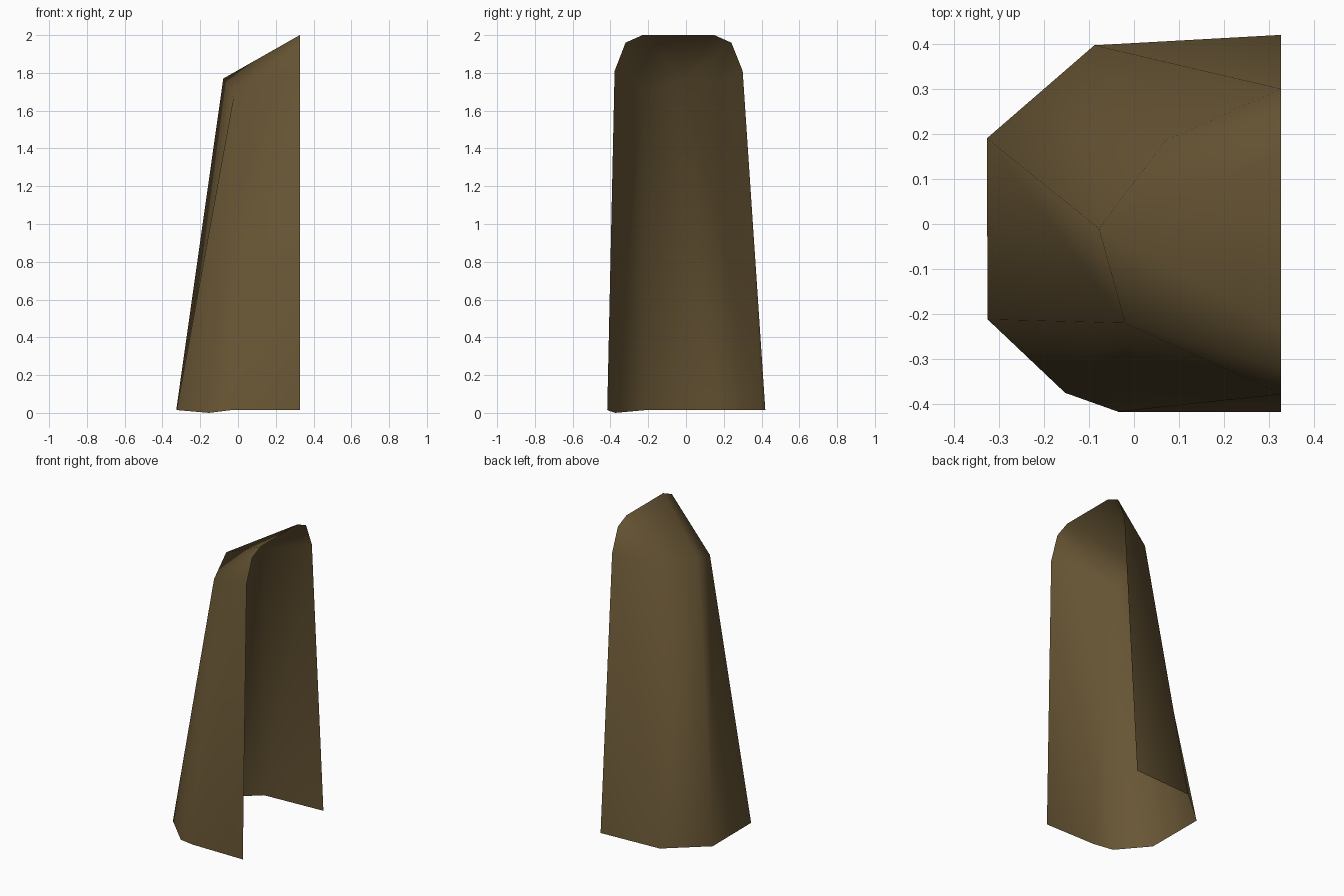
import bpy
import bmesh

if "Cube" in bpy.data.objects:
    bpy.data.objects.remove(bpy.data.objects["Cube"])

# Single flat brown colour
brown = bpy.data.materials.new("olive_brown")
brown.diffuse_color = (0.141, 0.094, 0.036, 1.0)
brown.use_nodes = True
brown.node_tree.nodes["Principled BSDF"].inputs["Base Color"].default_value = brown.diffuse_color

X = 0.327  # plane of the open side
bm = bmesh.new()


def points(coords):
    return [bm.verts.new(c) for c in coords]


# Open bottom outline, from the front wall round to the back wall
base = points([(X, -0.417, 0.015), (-0.035, -0.417, 0.015), (-0.153, -0.375, 0.0),
               (-0.325, -0.212, 0.015), (-0.327, 0.19, 0.015),
               (-0.088, 0.397, 0.015), (X, 0.42, 0.015)])

# Arched top of the open side, front to back
arch = points([(X, y, z) for y, z in
               [(-0.378, 1.81), (-0.32, 1.96), (-0.23, 2.0),
                (0.15, 2.0), (0.24, 1.96), (0.30, 1.81)]])

# Shoulder corners where the walls meet the sloping roof
front, left, back = points([(-0.02, -0.22, 1.69), (-0.078, -0.01, 1.77), (0.07, 0.185, 1.76)])

b, a = base, arch
walls = [(b[0], a[0], b[1]), (b[1], a[0], front), (b[2], b[1], front),
         (b[3], b[2], front), (b[4], b[3], front, left), (b[5], b[4], left, back),
         (b[5], back, a[5]), (b[6], b[5], a[5])]
roof = [(front, a[0], a[1]), (front, a[1], a[2], left), (left, a[2], a[3]),
        (left, a[3], a[4], back), (back, a[4], a[5])]
for f in walls + roof:
    bm.faces.new(f).smooth = True

# Make the shell face outwards
bmesh.ops.recalc_face_normals(bm, faces=bm.faces[:])
bm.faces.ensure_lookup_table()
if bm.faces[0].normal.y > 0:
    bmesh.ops.reverse_faces(bm, faces=bm.faces[:])

mesh = bpy.data.meshes.new("hollow_shell")
bm.to_mesh(mesh)
bm.free()
mesh.materials.append(brown)
shell = bpy.data.objects.new("hollow_shell", mesh)
bpy.context.collection.objects.link(shell)
